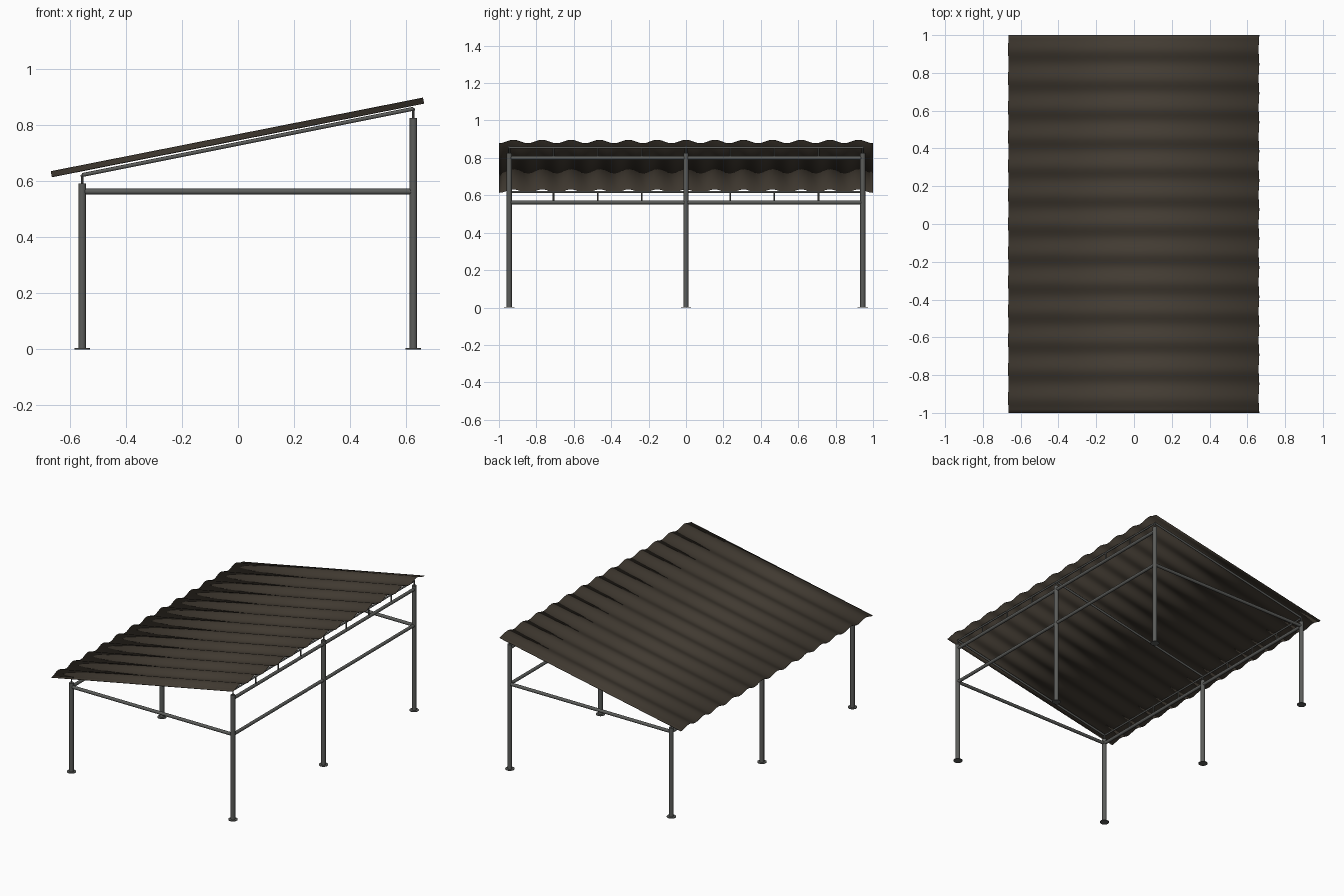
import bpy, math
from mathutils import Vector, Matrix

if "Cube" in bpy.data.objects:
    bpy.data.objects.remove(bpy.data.objects["Cube"])


def material(name, rgb):
    m = bpy.data.materials.new(name)
    m.diffuse_color = (*rgb, 1)
    m.use_nodes = True
    m.node_tree.nodes["Principled BSDF"].inputs["Base Color"].default_value = m.diffuse_color
    return m


STEEL = material("dark grey steel", (0.105, 0.108, 0.102))
SHEET = material("dark brown sheet", (0.056, 0.045, 0.033))


def tube(name, a, b, r, sides=14):
    """Round bar between two points."""
    a, b = Vector(a), Vector(b)
    d = b - a
    bpy.ops.mesh.primitive_cylinder_add(vertices=sides, radius=r, depth=d.length,
                                        location=(a + b) / 2)
    o = bpy.context.object
    o.rotation_euler = d.to_track_quat('Z', 'Y').to_euler()
    o.name = name
    o.data.materials.append(STEEL)
    bpy.ops.object.shade_smooth_by_angle(angle=math.radians(35))
    return o


LOW_X, HIGH_X = -0.555, 0.625
END_Y = 0.945
TIE_Z = 0.562
ROWS = [-END_Y, 0, END_Y]

# each side: x, post top, header beam height, purlin height
for side, x, top, header, purlin in (("low", LOW_X, 0.59, TIE_Z, 0.618),
                                     ("high", HIGH_X, 0.825, 0.80, 0.855)):
    for y in ROWS:
        tube(side + "_post", (x, y, 0), (x, y, top), 0.014)
        tube(side + "_base_plate", (x, y, 0), (x, y, 0.004), 0.028, 20)
    # header beam and purlin joined by short stubs
    tube(side + "_header", (x, -END_Y, header), (x, END_Y, header), 0.0105)
    tube(side + "_purlin", (x, -END_Y, purlin), (x, END_Y, purlin), 0.006)
    for i in range(-4, 5):
        y = i * END_Y / 4
        tube(side + "_stub", (x, y, header), (x, y, purlin), 0.0045, 10)

# side rail between the high posts
tube("side_rail", (HIGH_X, -END_Y, TIE_Z), (HIGH_X, END_Y, TIE_Z), 0.0105)

# end ties
for y in (-END_Y, END_Y):
    tube("end_tie", (LOW_X, y, TIE_Z), (HIGH_X, y, TIE_Z), 0.0105)

# sloped rafters
for y in ROWS:
    tube("rafter", (LOW_X, y, 0.621), (HIGH_X, y, 0.857), 0.007)

# corrugated roof sheet
WAVES, STEPS = 13, 8
HALF_LEN, AMP = 0.676, 0.0095
verts, faces = [], []
n = WAVES * STEPS
for i in range(n + 1):
    y = -1 + 2 * i / n
    z = -AMP * math.cos(2 * math.pi * i / STEPS)
    verts += [(-HALF_LEN, y, z), (HALF_LEN, y, z)]
for i in range(n):
    faces.append((2 * i, 2 * i + 1, 2 * i + 3, 2 * i + 2))
mesh = bpy.data.meshes.new("roof_sheet")
mesh.from_pydata(verts, [], faces)
mesh.materials.append(SHEET)
roof = bpy.data.objects.new("roof_sheet", mesh)
bpy.context.collection.objects.link(roof)
slope = math.atan2(0.263, 1.33)
roof.matrix_world = Matrix.Translation((-0.002, 0, 0.755)) @ Matrix.Rotation(-slope, 4, 'Y')
solid = roof.modifiers.new("thickness", 'SOLIDIFY')
solid.thickness = 0.003
solid.offset = 0
bpy.ops.object.select_all(action='DESELECT')
roof.select_set(True)
bpy.context.view_layer.objects.active = roof
bpy.ops.object.shade_smooth_by_angle(angle=math.radians(30))
